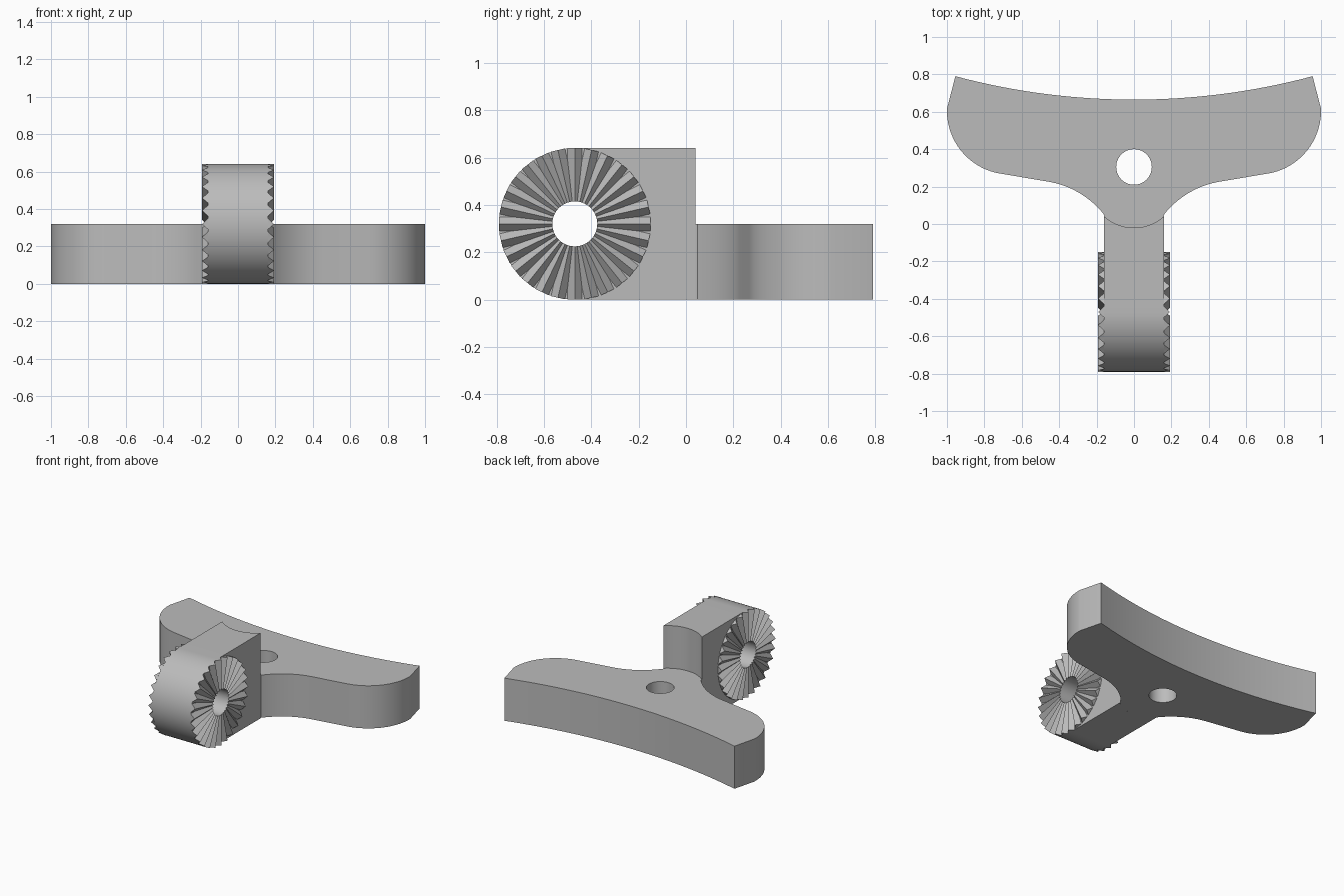
import bpy, bmesh
from math import sin, cos, pi, radians, sqrt
from mathutils import Matrix, Vector

cube = bpy.data.objects.get("Cube")
if cube:
    bpy.data.objects.remove(cube, do_unlink=True)

grey = bpy.data.materials.new("plain grey")
grey.use_nodes = True
tint = (0.5, 0.5, 0.5, 1)
grey.diffuse_color = tint
grey.node_tree.nodes["Principled BSDF"].inputs["Base Color"].default_value = tint

THICK = 0.32       # plate thickness, also the knuckle radius
HALF = 0.16        # half width of the arm
BORE = 0.095
HUB = Vector((0, -0.47, THICK))
SEAT_Y, SEAT_R = 0.22, 0.24   # round recess behind the arm


def arc(cx, cy, r, start, end, n):
    return [(cx + r * cos(radians(start + (end - start) * i / n)),
             cy + r * sin(radians(start + (end - start) * i / n))) for i in range(n + 1)]


def make(name, bm):
    bmesh.ops.recalc_face_normals(bm, faces=bm.faces)
    mesh = bpy.data.meshes.new(name)
    bm.to_mesh(mesh)
    bm.free()
    mesh.materials.append(grey)
    obj = bpy.data.objects.new(name, mesh)
    bpy.context.collection.objects.link(obj)
    return obj


def prism(name, points, depth):
    """Extrude a closed list of 3D points along a vector."""
    bm = bmesh.new()
    face = bm.faces.new([bm.verts.new(p) for p in points])
    top = bmesh.ops.extrude_face_region(bm, geom=[face])["geom"]
    bmesh.ops.translate(bm, vec=depth, verts=[v for v in top if isinstance(v, bmesh.types.BMVert)])
    return make(name, bm)


def activate(obj):
    bpy.ops.object.select_all(action="DESELECT")
    obj.select_set(True)
    bpy.context.view_layer.objects.active = obj


def drill(obj, center, radius, along_x=False):
    """Cut a round hole through the part."""
    bm = bmesh.new()
    bmesh.ops.create_cone(bm, cap_ends=True, segments=96, radius1=radius, radius2=radius, depth=3)
    turn = Matrix.Rotation(pi / 2, 4, "Y") if along_x else Matrix()
    bm.transform(Matrix.Translation(center) @ turn)
    cutter = make("cutter", bm)
    cutter.hide_render = True
    mod = obj.modifiers.new("hole", "BOOLEAN")
    mod.operation, mod.object, mod.solver = "DIFFERENCE", cutter, "EXACT"
    activate(obj)
    bpy.ops.object.modifier_apply(modifier=mod.name)
    bpy.data.objects.remove(cutter, do_unlink=True)


def smooth(obj):
    activate(obj)
    bpy.ops.object.shade_smooth_by_angle(angle=radians(25))


# Handle plate: right half outline from neck to tip, then mirrored
neck = [(x, SEAT_Y - sqrt(SEAT_R ** 2 - x ** 2)) for x in (HALF * i / 10 for i in range(11))]
fillet = arc(0.537, -0.247, 0.48, 142, 98, 14)
lobe = arc(0.66, 0.605, 0.34, -83, 2, 24)
back_r = 3.71
tip = 0.955
back = [(x, 0.665 + back_r - sqrt(back_r ** 2 - x ** 2)) for x in (tip * (1 - i / 16) for i in range(17))]
half = neck + fillet + lobe + back
outline = half + [(-x, y) for x, y in reversed(half[1:-1])]
plate = prism("handle_plate", [(x, y, 0) for x, y in outline], (0, 0, THICK))
drill(plate, Vector((0, 0.305, 0)), BORE)
smooth(plate)

# Arm: rounded knuckle with a recessed back end and a cross bore
side = arc(HUB.y, HUB.z, THICK, 90, 270, 48) + [(0.1, 0), (0.1, 2 * THICK)]
arm = prism("arm", [(-HALF, y, z) for y, z in side], (2 * HALF, 0, 0))
drill(arm, Vector((0, SEAT_Y, 0)), SEAT_R)
# Drop the slivers left beyond the recess
bm = bmesh.new()
bm.from_mesh(arm.data)
bmesh.ops.delete(bm, geom=[v for v in bm.verts if v.co.y > SEAT_Y], context="VERTS")
bm.to_mesh(arm.data)
bm.free()
drill(arm, HUB, BORE, along_x=True)


# Radial serrations: straight ridges that merge towards the bore
def serration(name, sign, count=28, width=0.03, height=0.032):
    bm = bmesh.new()
    step = pi / count
    merge = width / sin(step)
    valley = height * (1 - BORE * sin(step) / width)
    for i in range(count):
        turn = Matrix.Rotation(2 * step * i, 3, "X")

        def vert(r, d, h):
            return bm.verts.new(HUB + turn @ Vector((sign * (HALF + h), r, d)))

        for s in (-1, 1):
            inner, outer = vert(BORE, 0, height), vert(THICK, 0, height)
            foot, join = vert(THICK, s * width, 0), vert(merge * cos(step), s * width, 0)
            low = vert(BORE * cos(step), s * BORE * sin(step), valley)
            base_in, base_out = vert(BORE, 0, 0), vert(THICK, 0, 0)
            base_low = vert(BORE * cos(step), s * BORE * sin(step), 0)
            bm.faces.new((inner, outer, foot, join, low))
            bm.faces.new((outer, base_out, foot))
            bm.faces.new((inner, low, base_low, base_in))
            bm.faces.new((base_in, base_low, join, foot, base_out))
    bmesh.ops.remove_doubles(bm, verts=bm.verts, dist=0.0001)
    return make(name, bm)


serration("left_serration", 1)
serration("right_serration", -1)
smooth(arm)
